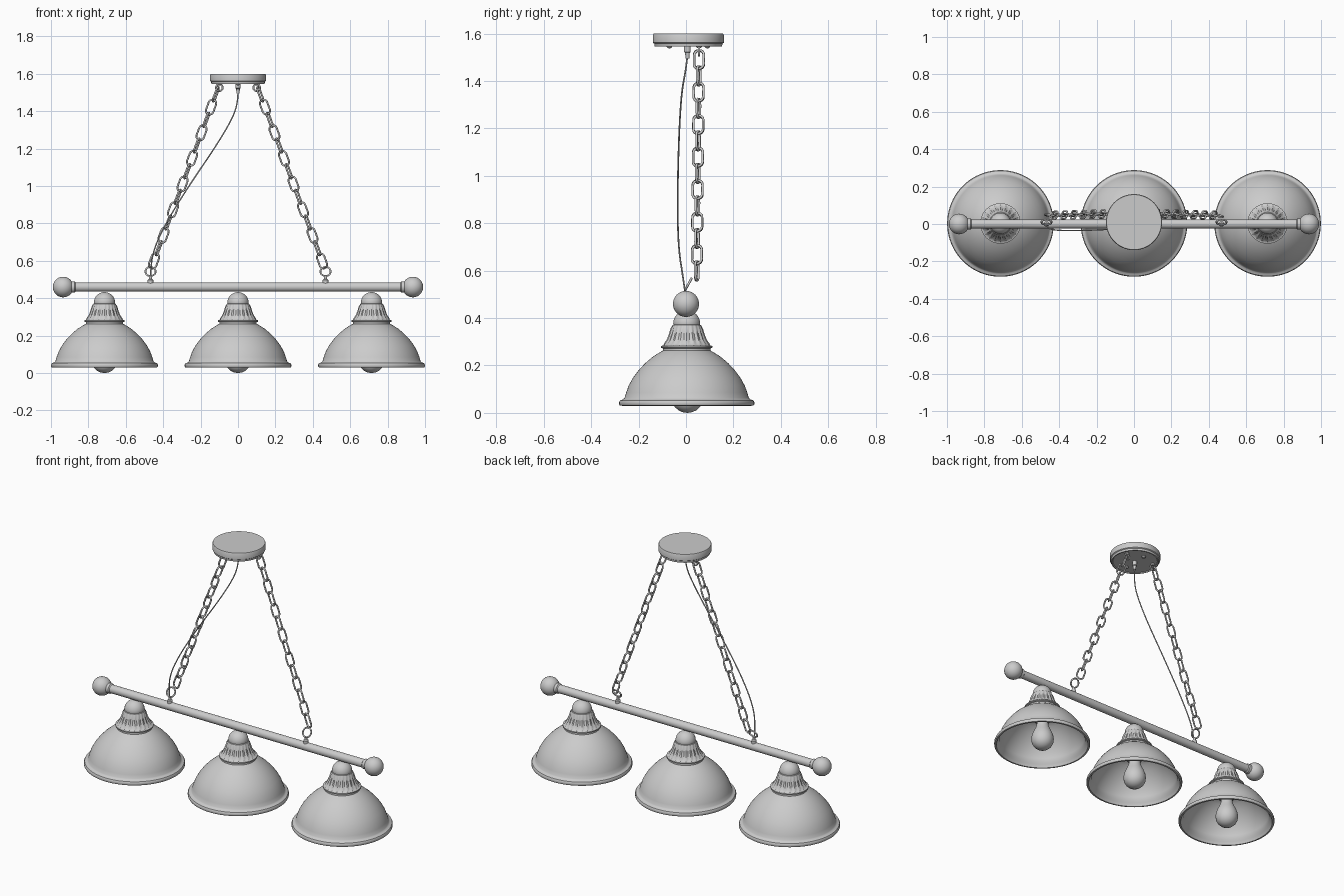
import bpy, bmesh, math
from mathutils import Vector, Matrix

if "Cube" in bpy.data.objects:
    bpy.data.objects.remove(bpy.data.objects["Cube"], do_unlink=True)

metal = bpy.data.materials.new("plain_grey")
metal.use_nodes = True
GREY = (0.6, 0.6, 0.6, 1)
metal.diffuse_color = GREY
metal.node_tree.nodes["Principled BSDF"].inputs["Base Color"].default_value = GREY


def add_object(name, mesh, matrix=Matrix()):
    ob = bpy.data.objects.new(name, mesh)
    bpy.context.collection.objects.link(ob)
    ob.matrix_world = matrix
    return ob


def finish(name, bm, angle=35):
    """Turn a bmesh into a smooth shaded mesh with sharp creases."""
    bmesh.ops.remove_doubles(bm, verts=bm.verts, dist=1e-5)
    bmesh.ops.recalc_face_normals(bm, faces=bm.faces)
    for f in bm.faces:
        f.smooth = True
    for e in bm.edges:
        e.smooth = len(e.link_faces) < 2 or e.calc_face_angle(0) < math.radians(angle)
    mesh = bpy.data.meshes.new(name)
    bm.to_mesh(mesh)
    bm.free()
    mesh.materials.append(metal)
    return mesh


def lathe(name, profile, segments=48, flute=None):
    """Revolve (radius, height) points about z; flute ripples a height range."""
    bm = bmesh.new()
    rings = []
    for r, z in profile:
        ring = []
        for i in range(segments):
            a = math.tau * i / segments
            k = r
            if flute and flute[0] < z < flute[1]:
                k = r * (1 + 0.035 * math.cos(a * segments / 4))
            ring.append(bm.verts.new((k * math.cos(a), k * math.sin(a), z)))
        rings.append(ring)
    for low, high in zip(rings, rings[1:]):
        for i in range(segments):
            j = (i + 1) % segments
            bm.faces.new((low[i], low[j], high[j], high[i]))
    bmesh.ops.dissolve_degenerate(bm, dist=1e-6, edges=bm.edges)
    return finish(name, bm)


def tube(name, points, radius, closed=False, sides=2, kind='POLY'):
    """Sweep a round wire along a path."""
    curve = bpy.data.curves.new(name, 'CURVE')
    curve.dimensions = '3D'
    curve.bevel_depth = radius
    curve.bevel_resolution = sides
    curve.use_fill_caps = not closed
    spline = curve.splines.new(kind)
    spline.points.add(len(points) - 1)
    for p, co in zip(spline.points, points):
        p.co = (*co, 1)
    spline.use_cyclic_u = closed
    if kind == 'NURBS':
        spline.order_u = 3
        spline.use_endpoint_u = True
    ob = add_object(name, curve)
    bpy.context.view_layer.update()
    mesh = bpy.data.meshes.new_from_object(ob.evaluated_get(bpy.context.evaluated_depsgraph_get()))
    bpy.data.objects.remove(ob)
    mesh.name = name
    mesh.materials.clear()
    mesh.materials.append(metal)
    for p in mesh.polygons:
        p.use_smooth = True
    return mesh


def oval(width, height, n=24):
    """Stadium outline in the xz plane."""
    straight = (height - width) / 2
    pts = []
    for i in range(n):
        a = math.tau * (i + 0.5) / n
        s = math.sin(a)
        pts.append((width / 2 * math.cos(a), 0, width / 2 * s + math.copysign(straight, s)))
    return pts


def place(x, y, z):
    return Matrix.Translation((x, y, z))


# Lamp shade: rolled rim, dome, stepped collar, fluted neck and hollow inside
outer = [(0.272, 0.03), (0.282, 0.031), (0.285, 0.036), (0.285, 0.046), (0.281, 0.053),
         (0.268, 0.057), (0.262, 0.064), (0.256, 0.085), (0.245, 0.115), (0.227, 0.148),
         (0.203, 0.18), (0.175, 0.21), (0.143, 0.237), (0.113, 0.256), (0.1, 0.263),
         (0.1, 0.272), (0.108, 0.275), (0.108, 0.282), (0.098, 0.285), (0.092, 0.294),
         (0.081, 0.31), (0.073, 0.332), (0.066, 0.356), (0.06, 0.37), (0.056, 0.372)]
cap = [(0.057 * math.cos(a), 0.376 + 0.057 * math.sin(a))
       for a in [math.pi / 2 * i / 8 for i in range(9)]]
inner = [(0, 0.25), (0.1, 0.25), (0.138, 0.23), (0.17, 0.203), (0.198, 0.173), (0.221, 0.142),
         (0.239, 0.11), (0.25, 0.082), (0.255, 0.06), (0.264, 0.05), (0.272, 0.03)]
shade = lathe("shade", outer + cap + inner, 80, (0.29, 0.365))

# Bulb and socket
bulb = lathe("bulb", [(0, 0), (0.02, 0.003), (0.038, 0.011), (0.054, 0.026), (0.064, 0.046),
                      (0.067, 0.07), (0.063, 0.095), (0.052, 0.122), (0.041, 0.145),
                      (0.035, 0.165), (0.033, 0.19), (0, 0.19)], 32)
socket = lathe("socket", [(0, 0.185), (0.04, 0.185), (0.045, 0.19), (0.045, 0.255), (0, 0.255)], 32)
for side, x in (("right", -0.714), ("centre", 0), ("left", 0.714)):
    add_object(side + "_shade", shade, place(x, 0.003, 0))
    add_object(side + "_bulb", bulb, place(x, 0.006, 0))
    add_object(side + "_socket", socket, place(x, 0.003, 0))

# Crossbar with end collars
bar = lathe("crossbar", [(0, -0.895), (0.03, -0.895), (0.03, -0.873), (0.025, -0.868),
                         (0.025, 0.868), (0.03, 0.873), (0.03, 0.895), (0, 0.895)], 32)
add_object("crossbar", bar, place(0, 0, 0.46) @ Matrix.Rotation(math.pi / 2, 4, 'Y'))

# Shared small parts
ball_bm = bmesh.new()
bmesh.ops.create_uvsphere(ball_bm, u_segments=32, v_segments=20, radius=0.055)
ball = finish("end_ball", ball_bm)
stem = lathe("eye_stem", [(0, 0.478), (0.015, 0.478), (0.015, 0.498), (0.009, 0.502),
                          (0.009, 0.515), (0, 0.515)], 20)
eye = tube("eye_ring", oval(0.055, 0.055), 0.005, True)
small_eye = tube("canopy_ring", oval(0.036, 0.036), 0.005, True)
link = tube("chain_link", oval(0.043, 0.082), 0.0052, True)

# Ends, eyelets and hanging chains, one set per side
LINKS = 14
for side, s in (("right", -1), ("left", 1)):
    add_object(side + "_end_ball", ball, place(0.935 * s, 0, 0.46))
    add_object(side + "_eye_stem", stem, place(0.468 * s, 0, 0))
    add_object(side + "_eye_ring", eye,
               place(0.468 * s, 0.01, 0.543) @ Matrix.Rotation(-0.5, 4, 'X'))
    add_object(side + "_canopy_ring", small_eye, place(0.1 * s, 0.055, 1.526))
    top = Vector((0.106 * s, 0.055, 1.525))
    end = Vector((0.462 * s, 0.045, 0.565))
    step = (end - top) / LINKS
    turn = step.to_track_quat('Z', 'Y').to_matrix().to_4x4()
    for i in range(LINKS):
        spin = Matrix.Rotation(math.pi / 2 * (i % 2) + 0.3, 4, 'Z')
        centre = top + step * (i + 0.5)
        add_object(f"{side}_chain_link_{i + 1}", link, Matrix.Translation(centre) @ turn @ spin)

# Ceiling canopy, its screws and the cord grip
canopy = lathe("ceiling_canopy", [(0, 1.55), (0.132, 1.55), (0.136, 1.545), (0.142, 1.546),
                                  (0.144, 1.558), (0.15, 1.562), (0.15, 1.594),
                                  (0.147, 1.6), (0, 1.6)], 64)
add_object("ceiling_canopy", canopy, place(0, 0.01, 0))
screw = lathe("canopy_screw", [(0, 1.538), (0.007, 1.539), (0.012, 1.545), (0.012, 1.552),
                               (0, 1.552)], 16)
for i, (x, y) in enumerate([(0, -0.07), (0, 0.09), (-0.1, 0.055), (0.1, 0.055)]):
    add_object(f"canopy_screw_{i + 1}", screw, place(x, y, 0))
grip = lathe("cord_grip", [(0, 1.495), (0.008, 1.495), (0.01, 1.52), (0.014, 1.523),
                           (0.014, 1.552), (0, 1.552)], 20)
add_object("cord_grip", grip, place(0, 0.006, 0))

# Power cord hanging down to the right eyelet
cord = tube("power_cord", [(0, 0.006, 1.51), (0, 0, 1.45), (-0.03, -0.018, 1.36),
                           (-0.12, -0.028, 1.21), (-0.25, -0.034, 1.02),
                           (-0.37, -0.036, 0.83), (-0.445, -0.03, 0.68),
                           (-0.468, -0.012, 0.57), (-0.468, 0, 0.48)],
            0.0035, kind='NURBS')
add_object("power_cord", cord)
